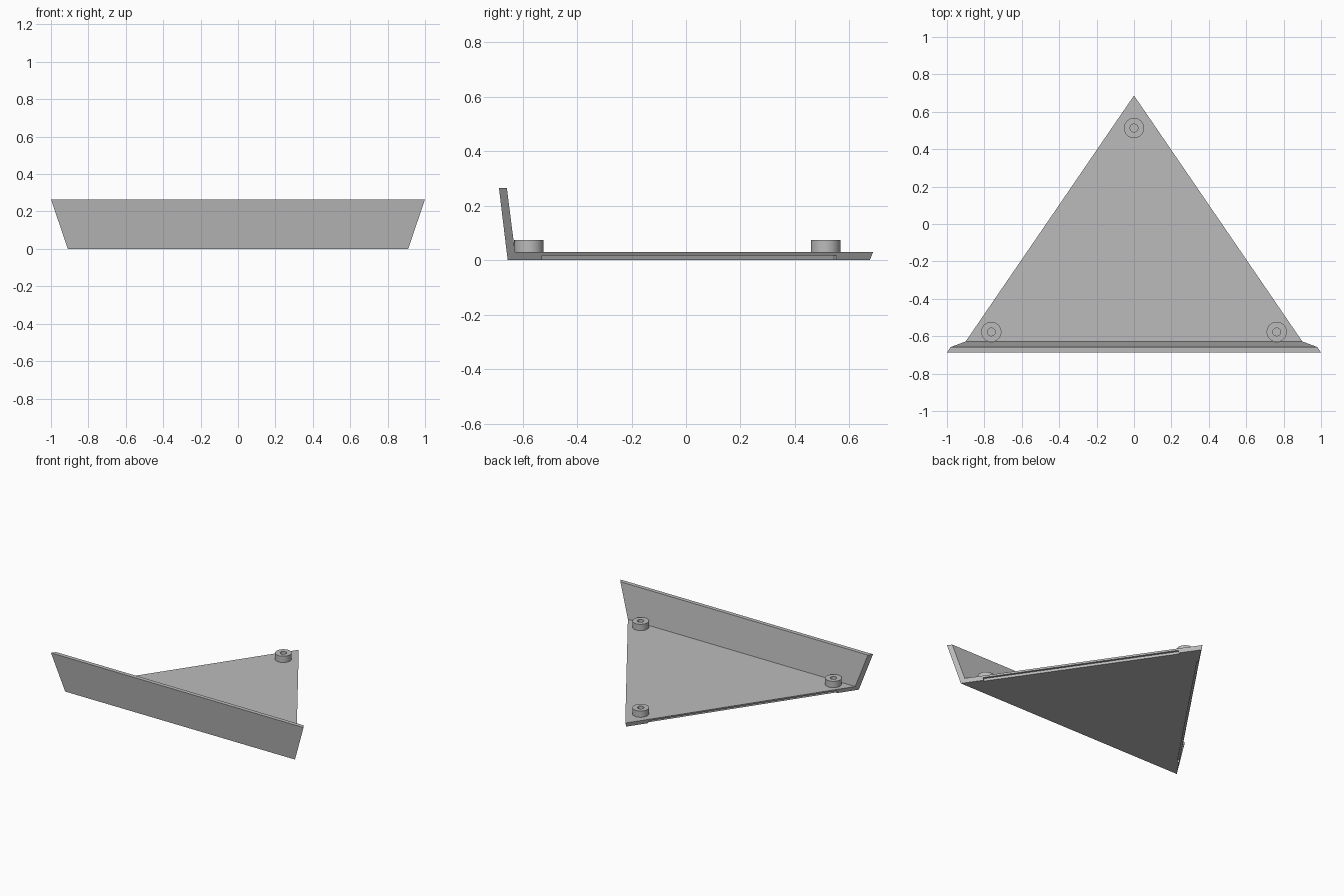
import bpy, bmesh, math
from mathutils import Vector

cube = bpy.data.objects.get("Cube")
if cube:
    bpy.data.objects.remove(cube)

grey = bpy.data.materials.new("light grey")
grey.use_nodes = True
colour = (0.5, 0.5, 0.5, 1)
grey.diffuse_color = colour
grey.node_tree.nodes["Principled BSDF"].inputs["Base Color"].default_value = colour

PLATE = 0.03


def add_object(name, bm):
    bmesh.ops.recalc_face_normals(bm, faces=bm.faces)
    mesh = bpy.data.meshes.new(name)
    bm.to_mesh(mesh)
    bm.free()
    mesh.materials.append(grey)
    obj = bpy.data.objects.new(name, mesh)
    bpy.context.collection.objects.link(obj)
    return obj


# Triangular floor with a leaning front wall, as one solid
def make_tray():
    bm = bmesh.new()
    sides = []
    for s in (1, -1):
        sides.append([bm.verts.new((s * x, y, z)) for x, y, z in (
            (0.91, -0.655, 0), (1, -0.687, 0.265),
            (0.98, -0.658, 0.265), (0.9, -0.628, PLATE))])
    tip_low = bm.verts.new((0, 0.675, 0))
    tip_high = bm.verts.new((0, 0.687, PLATE))
    left, right = sides
    for i in range(3):
        bm.faces.new((left[i], left[i + 1], right[i + 1], right[i]))
    bm.faces.new((left[3], right[3], tip_high))
    bm.faces.new((left[0], right[0], tip_low))
    for side in sides:
        bm.faces.new(side)
        bm.faces.new((side[0], side[3], tip_high, tip_low))
    return add_object("tray", bm)


# Shallow rebate under each sloping side edge
def make_rebate_cutter(name, s):
    start, end = Vector((s * 0.825, -0.53, 0)), Vector((s * 0.085, 0.55, 0))
    along = (end - start).normalized()
    outward = Vector((s * abs(along.y), abs(along.x), 0))
    bm = bmesh.new()
    loop = []
    for point, depth in ((start, -0.012), (end, -0.012), (end, 0.05), (start, 0.05)):
        loop.append(bm.verts.new(point + outward * depth + Vector((0, 0, -0.02))))
    face = bm.faces.new(loop)
    top = bmesh.ops.extrude_face_region(bm, geom=[face])["geom"]
    bmesh.ops.translate(bm, vec=(0, 0, 0.038),
                        verts=[v for v in top if isinstance(v, bmesh.types.BMVert)])
    cutter = add_object(name, bm)
    cutter.hide_render = True
    cutter.hide_viewport = True
    cutter.display_type = 'WIRE'
    return cutter


# Round boss with a blind centre hole, lathed from a profile
def make_boss(name, x, y):
    bm = bmesh.new()
    profile = [(0, 0.033), (0.021, 0.033), (0.021, 0.075),
               (0.054, 0.075), (0.054, PLATE - 0.005)]
    verts = [bm.verts.new((r, 0, z)) for r, z in profile]
    edges = [bm.edges.new(pair) for pair in zip(verts, verts[1:])]
    bmesh.ops.spin(bm, geom=verts + edges, axis=(0, 0, 1), cent=(0, 0, 0),
                   angle=math.tau, steps=48)
    bmesh.ops.remove_doubles(bm, verts=bm.verts, dist=0.0001)
    boss = add_object(name, bm)
    boss.location = (x, y, 0)
    bpy.ops.object.select_all(action='DESELECT')
    boss.select_set(True)
    bpy.context.view_layer.objects.active = boss
    bpy.ops.object.shade_smooth_by_angle(angle=math.radians(30))


tray = make_tray()
for side, s in (("left", 1), ("right", -1)):
    cut = tray.modifiers.new(side + " rebate", 'BOOLEAN')
    cut.operation = 'DIFFERENCE'
    cut.solver = 'EXACT'
    cut.object = make_rebate_cutter(side + "_rebate_cutter", s)

make_boss("back_boss", 0, 0.513)
make_boss("front_left_boss", 0.763, -0.577)
make_boss("front_right_boss", -0.763, -0.577)
